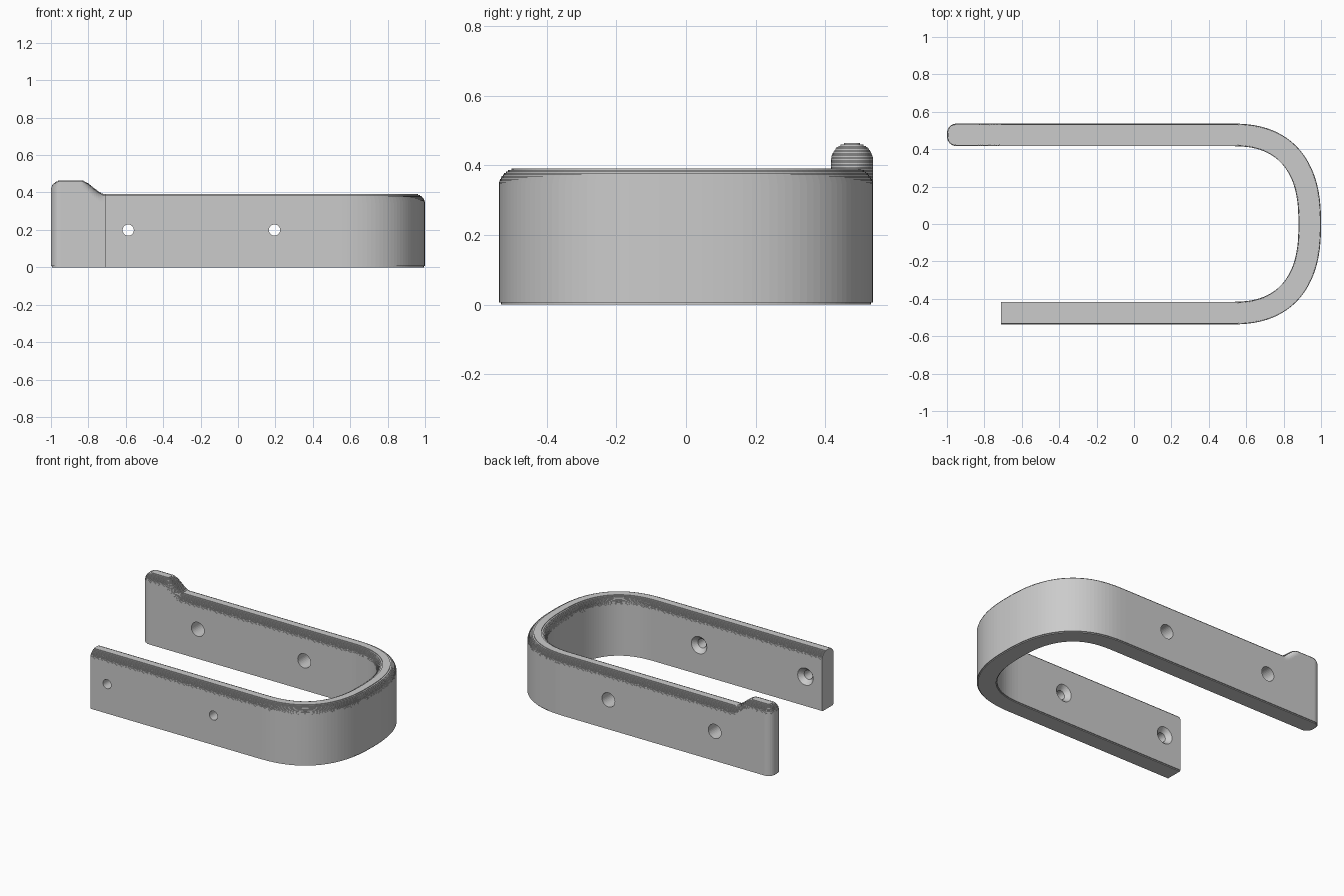
import bpy, bmesh, math

old = bpy.data.objects.get("Cube")
if old:
    bpy.data.objects.remove(old, do_unlink=True)

HALF = 0.0605          # half thickness of the strip
ROUND = 0.052          # radius of the top edges and of the tip
LEG_Y = 0.4765         # centre line of each leg
TOP, TIP_TOP = 0.391, 0.464
HUMP_A, HUMP_B = -0.84, -0.71
BEND_X, BEND_R = 0.515, 0.4245
BEND_POWER = 2.5       # squareness of the bend
FOOT = 0.006           # small step around the underside

mat = bpy.data.materials.new("plain grey")
mat.use_nodes = True
grey = (0.6, 0.6, 0.6, 1)
mat.diffuse_color = grey
mat.node_tree.nodes["Principled BSDF"].inputs["Base Color"].default_value = grey


def height(x):
    v = min(max((HUMP_B - x) / (HUMP_B - HUMP_A), 0), 1)
    return TOP + (TIP_TOP - TOP) * v * v * (3 - 2 * v)


def hump_end(z):
    """Where the slope of the raised tip reaches height z."""
    v = (z - TOP) / (TIP_TOP - TOP)
    s = 0.5 - math.sin(math.asin(1 - 2 * v) / 3)
    return HUMP_B - s * (HUMP_B - HUMP_A)


def inset(top, z):
    if z < FOOT:
        return FOOT
    d = min(max(top - z, 0), ROUND)
    return ROUND - math.sqrt(ROUND ** 2 - (ROUND - d) ** 2)


def tip_sections(z):
    """Rounded free end: (x, y, normal x, normal y, half width)."""
    t = inset(TIP_TOP, z)
    for i in range(9):
        a = math.pi / 2 * i / 8
        yield (-1 + ROUND - (ROUND - t) * math.cos(a), LEG_Y, 0, 1,
               HALF - ROUND + (ROUND - t) * math.sin(a))


def bend_sections(w):
    """Half turn along a squarish superellipse."""
    n, p = 64, 2 / BEND_POWER
    for i in range(n + 1):
        a = math.pi / 2 - math.pi * i / n
        c, s = abs(math.cos(a)), abs(math.sin(a))
        side = math.copysign(1, math.sin(a))
        nx, ny = c ** (2 - p) / BEND_R, side * s ** (2 - p) / LEG_Y
        k = math.hypot(nx, ny)
        yield (BEND_X + BEND_R * c ** p, side * LEG_Y * s ** p,
               nx / k, ny / k, w)


def body_sections(z):
    yield from tip_sections(z)
    start = -1 + ROUND
    for i in range(1, 25):
        x = start + (HUMP_B - start) * i / 24
        yield x, LEG_Y, 0, 1, HALF - inset(height(x), z)
    w = HALF - inset(TOP, z)
    yield from bend_sections(w)
    yield HUMP_B, -LEG_Y, 0, -1, w


def hump_sections(z):
    yield from tip_sections(z)
    start, end = -1 + ROUND, hump_end(z)
    for i in range(1, 21):
        x = end - (end - start) * (1 - i / 20) ** 2
        yield x, LEG_Y, 0, 1, HALF - inset(height(x), z)


def layered_solid(name, sections, levels):
    """Stack flat layers, joined by walls and treads, into one closed mesh."""
    bm = bmesh.new()
    rings = []
    for z0, z1 in zip(levels, levels[1:]):
        plan = list(sections((z0 + z1) / 2))
        outer = [(x + nx * w, y + ny * w) for x, y, nx, ny, w in plan]
        inner = [(x - nx * w, y - ny * w) for x, y, nx, ny, w in plan]
        for z in (z0, z1):
            rings.append([bm.verts.new((x, y, z))
                          for x, y in outer + inner[::-1]])
    n = len(rings[0])
    for a, b in zip(rings, rings[1:]):
        for i in range(n):
            j = (i + 1) % n
            bm.faces.new((a[i], a[j], b[j], b[i]))
    for ring in (rings[0], rings[-1]):
        for i in range(n // 2 - 1):
            bm.faces.new((ring[i], ring[i + 1], ring[n - 2 - i], ring[n - 1 - i]))
    bmesh.ops.remove_doubles(bm, verts=bm.verts, dist=1e-6)
    bmesh.ops.dissolve_degenerate(bm, edges=bm.edges, dist=1e-6)
    bmesh.ops.recalc_face_normals(bm, faces=bm.faces)
    return finish(bm, name)


def finish(bm, name):
    mesh = bpy.data.meshes.new(name)
    bm.to_mesh(mesh)
    bm.free()
    mesh.materials.append(mat)
    ob = bpy.data.objects.new(name, mesh)
    bpy.context.collection.objects.link(ob)
    return ob


def revolve_along_y(bm, profile, x, z, sides=32):
    rings = [[bm.verts.new((x + r * math.cos(math.tau * i / sides), y,
                            z + r * math.sin(math.tau * i / sides)))
              for i in range(sides)] for y, r in profile]
    for a, b in zip(rings, rings[1:]):
        for i in range(sides):
            j = (i + 1) % sides
            bm.faces.new((a[i], a[j], b[j], b[i]))
    bm.faces.new(rings[0])
    bm.faces.new(rings[-1])


# Bent strip with stepped, rounded upper edges
steps = 12
low = TOP - ROUND
body = layered_solid("hook_body", body_sections,
                     [0, FOOT] + [low + ROUND * i / steps for i in range(steps + 1)])

# Raised lip at the free end
lip_steps = 18
layered_solid("tip_lip", hump_sections,
              [TOP + (TIP_TOP - TOP) * i / lip_steps for i in range(lip_steps + 1)])

# Countersunk screw holes in the front leg, wider access holes in the back leg
bm = bmesh.new()
inner_y = HALF - LEG_Y
for hole_x in (-0.587, 0.195):
    revolve_along_y(bm, [(-0.7, 0.03), (inner_y - 0.03, 0.03),
                         (inner_y, 0.057), (inner_y + 0.05, 0.057)], hole_x, 0.199)
    revolve_along_y(bm, [(0.3, 0.047), (0.7, 0.047)], hole_x, 0.199)
bmesh.ops.recalc_face_normals(bm, faces=bm.faces)
cutter = finish(bm, "hole_cutter")
cutter.hide_render = True

cut = body.modifiers.new("screw_holes", 'BOOLEAN')
cut.operation = 'DIFFERENCE'
cut.solver = 'EXACT'
cut.object = cutter
bpy.context.view_layer.objects.active = body
bpy.ops.object.modifier_apply(modifier=cut.name)
bpy.data.objects.remove(cutter, do_unlink=True)
